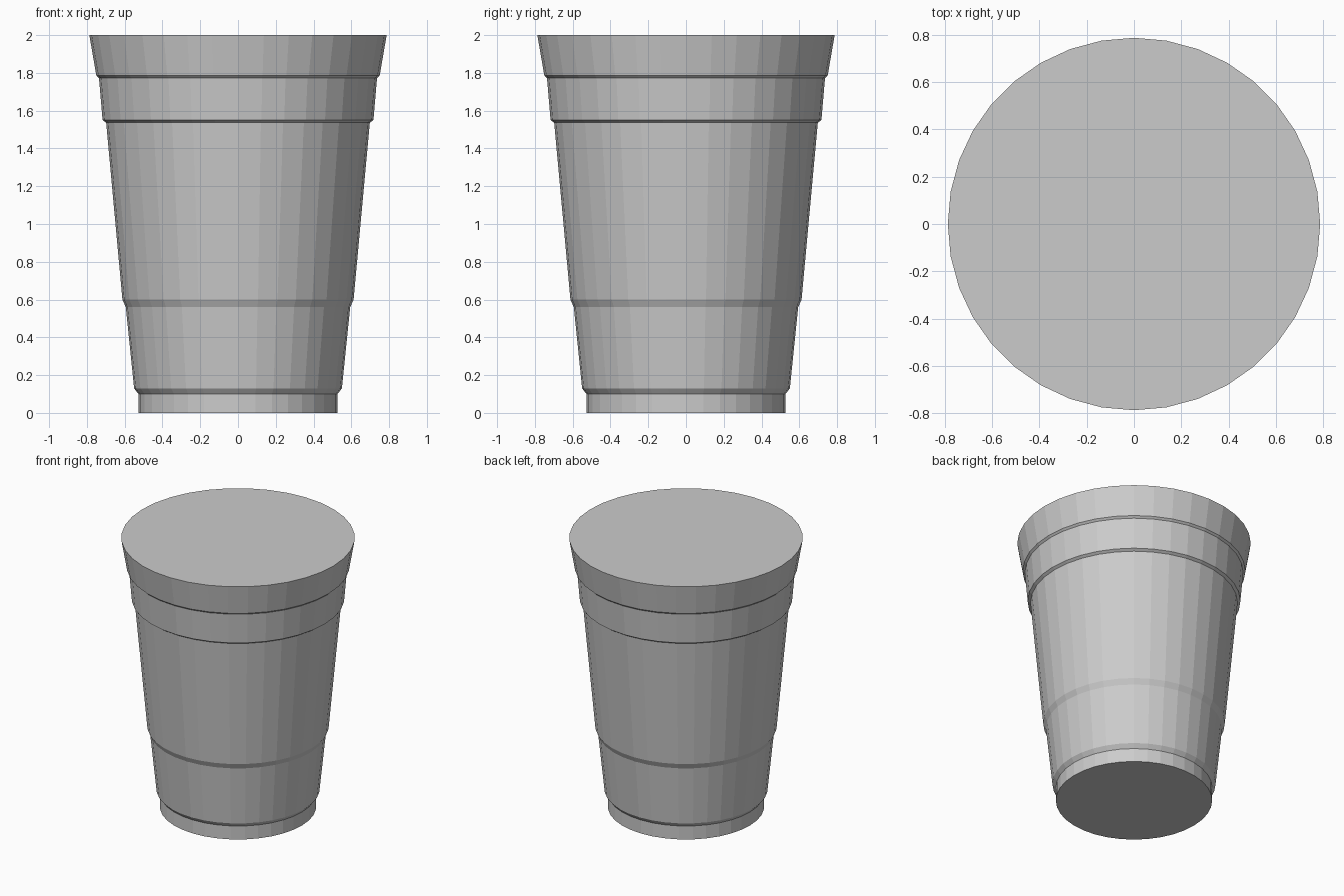
import bpy, bmesh, math

cube = bpy.data.objects.get("Cube")
if cube:
    bpy.data.objects.remove(cube)

SIDES = 36

# Single flat colour
grey = bpy.data.materials.new("light_grey")
grey.use_nodes = True
colour = (0.6, 0.6, 0.6, 1)
grey.diffuse_color = colour
grey.node_tree.nodes["Principled BSDF"].inputs["Base Color"].default_value = colour

# Cup outline as (radius, height), from the base up to the rim
profile = [
    (0.527, 0), (0.527, 0.10),          # foot
    (0.55, 0.13), (0.594, 0.56),        # lower body
    (0.612, 0.60), (0.698, 1.537),      # upper body
    (0.717, 1.55), (0.736, 1.772),      # grip band
    (0.75, 1.785), (0.787, 2.0),        # rim band
    (0.779, 2.0),                       # lip around the flat top
]

bm = bmesh.new()
rings = []
for r, z in profile:
    angles = [2 * math.pi * i / SIDES for i in range(SIDES)]
    rings.append([bm.verts.new((r * math.cos(a), r * math.sin(a), z)) for a in angles])

# Walls between neighbouring rings, then the two flat ends
for low, high in zip(rings, rings[1:]):
    for i in range(SIDES):
        j = (i + 1) % SIDES
        bm.faces.new((low[i], low[j], high[j], high[i]))
bm.faces.new(reversed(rings[0]))
bm.faces.new(rings[-1])

mesh = bpy.data.meshes.new("cup")
bm.to_mesh(mesh)
bm.free()
mesh.materials.append(grey)
bpy.context.collection.objects.link(bpy.data.objects.new("cup", mesh))
